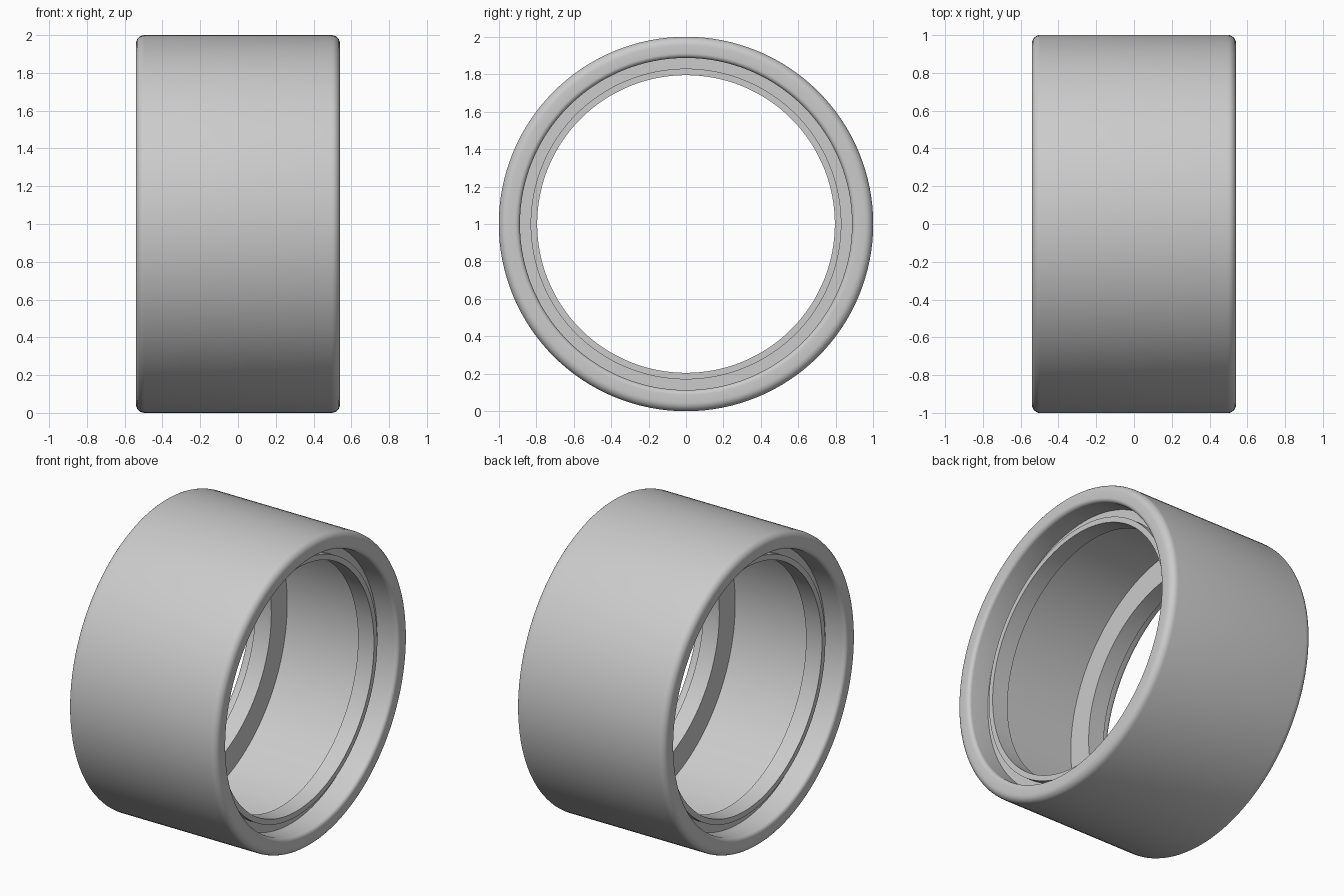
import bpy, bmesh, math
from mathutils import Matrix, Vector

SEGMENTS = 128

# Remove the default object
cube = bpy.data.objects.get("Cube")
if cube:
    bpy.data.objects.remove(cube, do_unlink=True)

# Single plain metal colour
grey = bpy.data.materials.new("light_grey")
grey.use_nodes = True
colour = (0.6, 0.6, 0.6, 1)
grey.diffuse_color = colour
grey.node_tree.nodes["Principled BSDF"].inputs["Base Color"].default_value = colour


def fillet(cx, cr, radius, start, end, steps=6):
    """Points of a rounded corner in the (x, radius) plane."""
    angles = [math.radians(start + (end - start) * i / steps) for i in range(steps + 1)]
    return [(cx + radius * math.cos(a), cr + radius * math.sin(a)) for a in angles]


# Half section from the hollow middle, over the end lip and rim, to the outside
half = [(0.315, 0.96), (0.315, 0.795), (0.43, 0.795), (0.43, 0.83),
        (0.39, 0.83), (0.39, 0.887)]
half += fillet(0.515, 0.912, 0.025, -90, 0)   # inner rim edge
half += fillet(0.495, 0.955, 0.045, 0, 90)    # outer rim edge

# Mirror the section and close it into a loop
section = half + [(-x, r) for x, r in reversed(half)]

# Revolve the section around the x axis
bm = bmesh.new()
rings = []
for i in range(SEGMENTS):
    turn = Matrix.Rotation(2 * math.pi * i / SEGMENTS, 4, 'X')
    rings.append([bm.verts.new(turn @ Vector((x, 0, r))) for x, r in section])
for i, ring in enumerate(rings):
    after = rings[(i + 1) % SEGMENTS]
    for j in range(len(section)):
        k = (j + 1) % len(section)
        bm.faces.new((ring[j], ring[k], after[k], after[j]))
bmesh.ops.recalc_face_normals(bm, faces=bm.faces)

mesh = bpy.data.meshes.new("ring_sleeve")
bm.to_mesh(mesh)
bm.free()
mesh.materials.append(grey)

# Stand the sleeve on the floor with smooth shading
sleeve = bpy.data.objects.new("ring_sleeve", mesh)
sleeve.location.z = 1
bpy.context.collection.objects.link(sleeve)
bpy.ops.object.select_all(action='DESELECT')
sleeve.select_set(True)
bpy.context.view_layer.objects.active = sleeve
bpy.ops.object.shade_smooth_by_angle(angle=math.radians(30))
